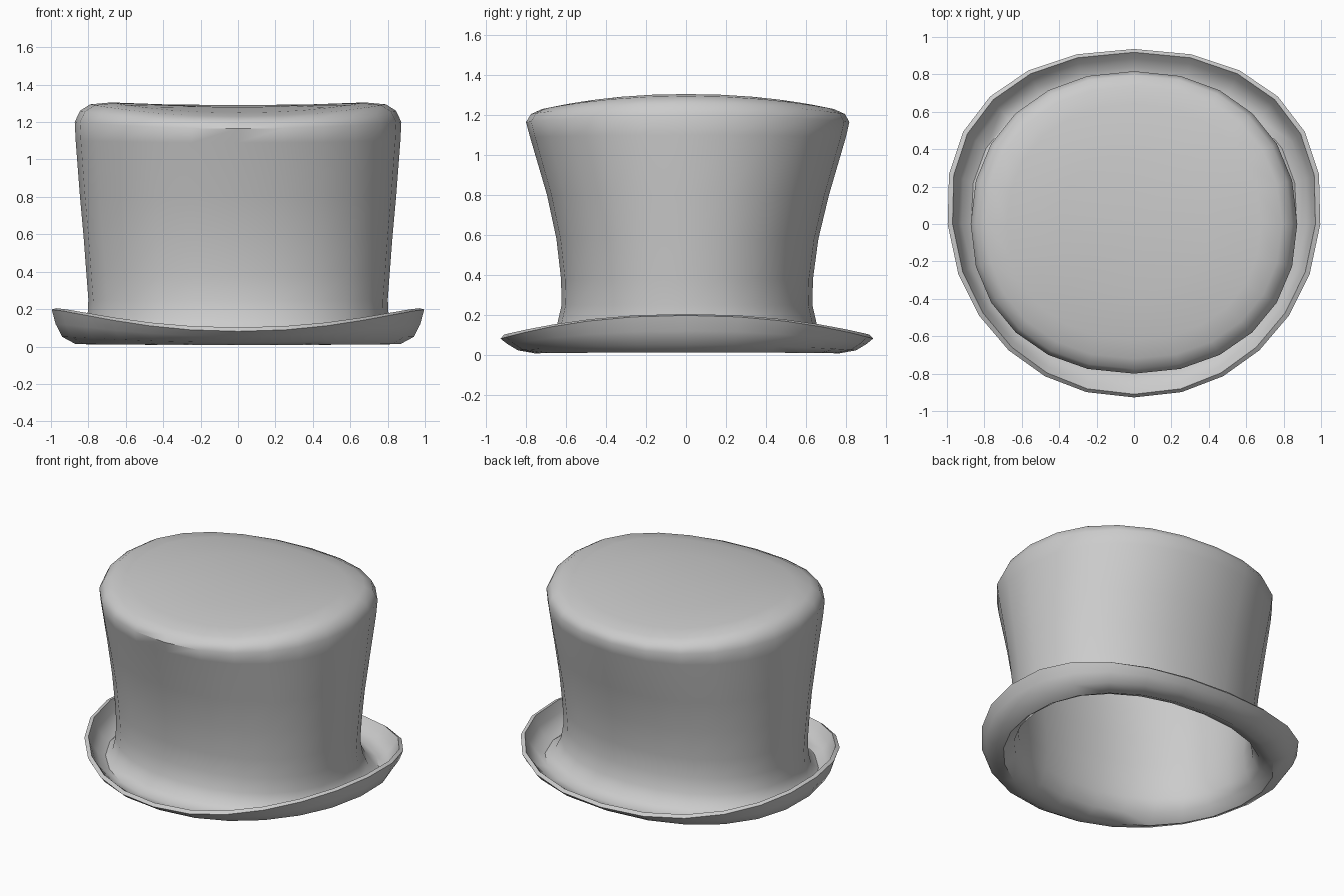
import bpy
import bmesh
import math

SEGMENTS = 24

cube = bpy.data.objects.get("Cube")
if cube:
    bpy.data.objects.remove(cube, do_unlink=True)


def make_material(name, colour):
    material = bpy.data.materials.new(name)
    material.use_nodes = True
    material.diffuse_color = colour
    material.node_tree.nodes["Principled BSDF"].inputs["Base Color"].default_value = colour
    return material


def rounded(value, power):
    """Squares an oval off a little."""
    return math.copysign(abs(value) ** power, value)


def make_ring(bm, half_width, front, back, end_height, side_height, egg=0.0):
    """Oval ring whose front and back ends may sit lower than its sides."""
    ring = []
    for i in range(SEGMENTS):
        angle = math.tau * i / SEGMENTS
        s, c = math.sin(angle), math.cos(angle)
        x = half_width * rounded(s, 0.93) * (1 + egg * c)
        y = rounded(c, 0.93) * (back if c > 0 else front)
        z = end_height + (side_height - end_height) * s * s
        ring.append(bm.verts.new((x, y, z)))
    return ring


# half width, front depth, back depth, end height, side height
crown_rings = [
    (0.40, 0.37, 0.38, 1.28, 1.295),
    (0.68, 0.62, 0.64, 1.25, 1.305),
    (0.79, 0.72, 0.74, 1.23, 1.295),
    (0.845, 0.775, 0.795, 1.205, 1.26),
    (0.873, 0.80, 0.817, 1.165, 1.20),
    (0.868, 0.78, 0.80, 1.09, 1.10),
    (0.845, 0.695, 0.715, 0.80, 0.80),
    (0.825, 0.648, 0.662, 0.58, 0.58),
    (0.81, 0.625, 0.635, 0.38, 0.38),
    (0.80, 0.622, 0.632, 0.25, 0.25),
]
# same columns, with an egg shape amount that widens the back
brim_rings = [
    (0.805, 0.645, 0.655, 0.15, 0.15, 0.02),
    (0.825, 0.685, 0.695, 0.07, 0.08, 0.05),
    (0.87, 0.76, 0.77, 0.035, 0.04, 0.08),
    (0.92, 0.83, 0.84, 0.048, 0.07, 0.1),
    (0.95, 0.875, 0.885, 0.075, 0.13, 0.1),
    (0.97, 0.91, 0.918, 0.102, 0.205, 0.1),
]

# Crown and curled brim as one continuous shell
bm = bmesh.new()
rings = [make_ring(bm, *row) for row in crown_rings + brim_rings]
centre = bm.verts.new((0, 0, 1.29))
for i in range(SEGMENTS):
    j = (i + 1) % SEGMENTS
    bm.faces.new((centre, rings[0][i], rings[0][j]))
    for upper, lower in zip(rings, rings[1:]):
        bm.faces.new((upper[i], lower[i], lower[j], upper[j]))
bmesh.ops.recalc_face_normals(bm, faces=bm.faces)
bm.normal_update()
if centre.normal.z < 0:
    bmesh.ops.reverse_faces(bm, faces=bm.faces)

mesh = bpy.data.meshes.new("top_hat")
bm.to_mesh(mesh)
bm.free()
hat = bpy.data.objects.new("top_hat", mesh)
bpy.context.collection.objects.link(hat)
mesh.materials.append(make_material("felt grey", (0.6, 0.6, 0.6, 1)))

# Felt thickness, hollow inside
shell = hat.modifiers.new("felt_thickness", "SOLIDIFY")
shell.thickness = 0.027
shell.offset = -1
bpy.ops.object.select_all(action="DESELECT")
hat.select_set(True)
bpy.context.view_layer.objects.active = hat
bpy.ops.object.modifier_apply(modifier=shell.name)
bpy.ops.object.shade_smooth_by_angle(angle=math.radians(45))
